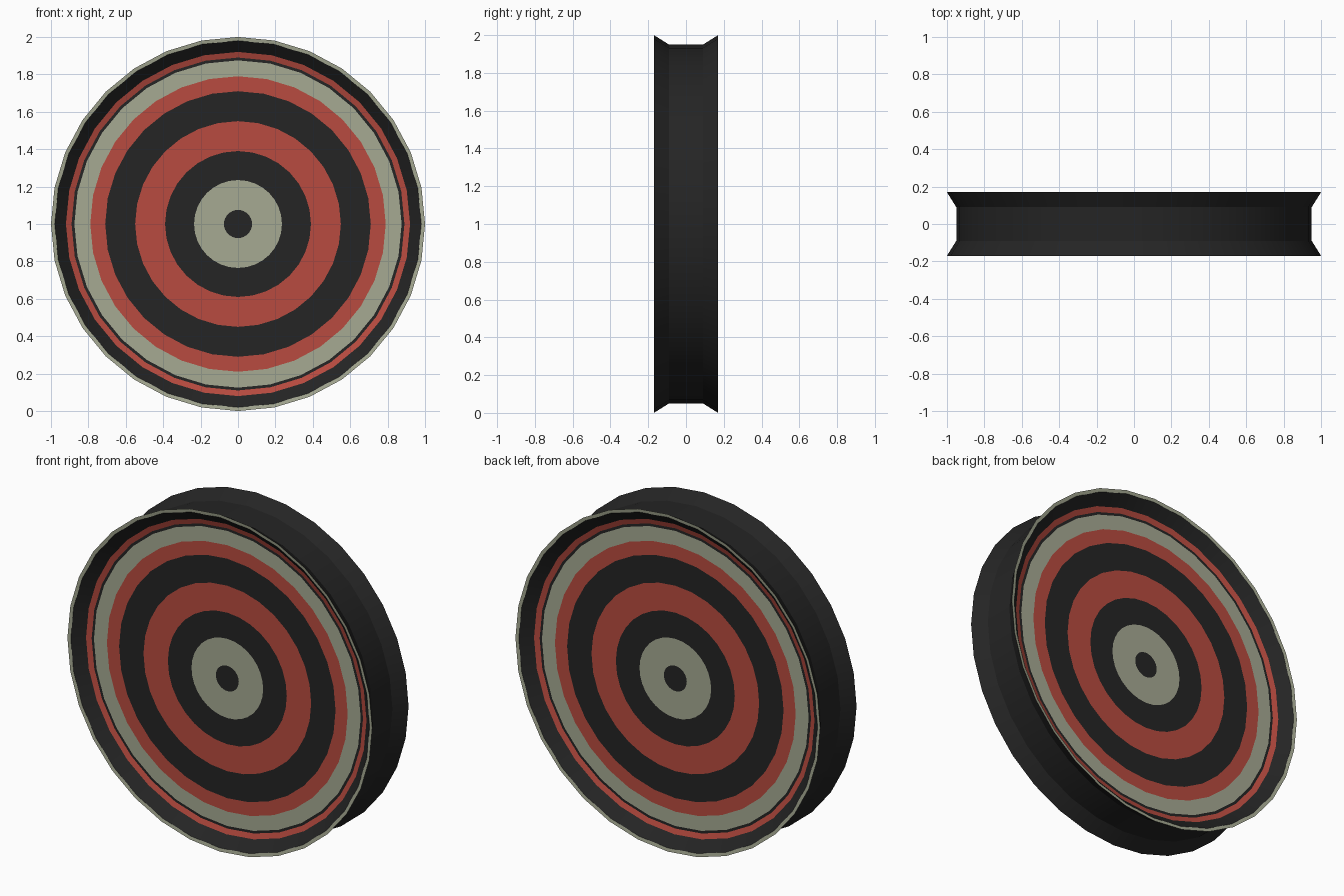
import bpy, bmesh, math

if "Cube" in bpy.data.objects:
    bpy.data.objects.remove(bpy.data.objects["Cube"])

SIDES = 32


def material(name, rgb):
    m = bpy.data.materials.new(name)
    m.diffuse_color = (*rgb, 1)
    m.use_nodes = True
    m.node_tree.nodes["Principled BSDF"].inputs["Base Color"].default_value = m.diffuse_color
    return m


black = material("black_rubber", (0.018, 0.018, 0.018))
red = material("red_paint", (0.48, 0.07, 0.05))
cream = material("cream_paint", (0.38, 0.40, 0.29))


def lathe(name, profile, mat):
    """Spin (radius, y) points around the wheel axle at z = 1."""
    bm = bmesh.new()
    rings = []
    for r, y in profile:
        rings.append([bm.verts.new((r * math.sin(2 * math.pi * i / SIDES), y,
                                    1 + r * math.cos(2 * math.pi * i / SIDES)))
                      for i in range(SIDES)])
    for a, b in zip(rings, rings[1:]):
        for i in range(SIDES):
            j = (i + 1) % SIDES
            bm.faces.new((a[i], a[j], b[j], b[i]))
    bmesh.ops.remove_doubles(bm, verts=bm.verts[:], dist=1e-5)
    mesh = bpy.data.meshes.new(name)
    bm.to_mesh(mesh)
    bm.free()
    ob = bpy.data.objects.new(name, mesh)
    bpy.context.collection.objects.link(ob)
    mesh.materials.append(mat)
    bpy.ops.object.select_all(action='DESELECT')
    ob.select_set(True)
    bpy.context.view_layer.objects.active = ob
    bpy.ops.object.shade_smooth_by_angle(angle=math.radians(30))


# Grooved tread joining the two flared rims
lathe("tread", [(1.0, -0.17), (0.95, -0.09), (0.95, 0.09), (1.0, 0.17)], black)

# Painted bands of one recessed face: centre outwards to the lip
F = -0.10
bands = [
    ("hub_cap", black, (0, F), (0.075, F)),
    ("hub_ring", cream, (0.075, F), (0.235, F)),
    ("inner_black_ring", black, (0.235, F), (0.39, F)),
    ("inner_red_ring", red, (0.39, F), (0.55, F)),
    ("middle_black_ring", black, (0.55, F), (0.71, F)),
    ("outer_red_ring", red, (0.71, F), (0.79, F)),
    ("outer_cream_ring", cream, (0.79, F), (0.875, F)),
    ("thin_black_ring", black, (0.875, F), (0.89, F)),
    ("thin_red_ring", red, (0.89, F), (0.92, -0.11)),
    ("dish_wall", black, (0.92, -0.11), (0.98, -0.167)),
    ("rim_lip", cream, (0.98, -0.167), (1.0, -0.17)),
]
for name, mat, p, q in bands:
    lathe("front_" + name, [p, q], mat)
    lathe("back_" + name, [(q[0], -q[1]), (p[0], -p[1])], mat)
